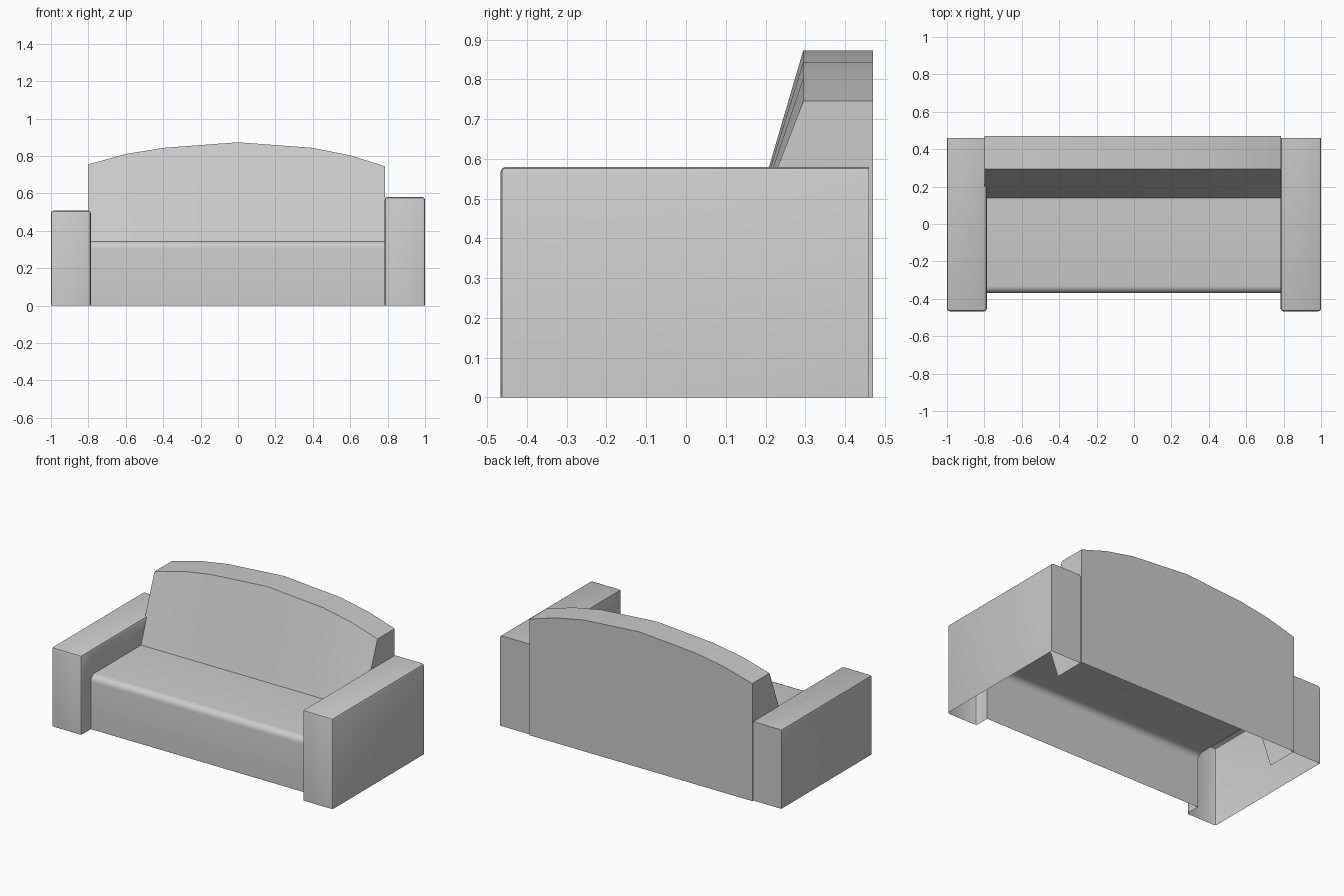
import bpy, bmesh, math
from mathutils import Vector

cube = bpy.data.objects.get("Cube")
if cube:
    bpy.data.objects.remove(cube)

# Single fabric colour
GREY = (0.6, 0.6, 0.6, 1)
fabric = bpy.data.materials.new("light_grey_fabric")
fabric.use_nodes = True
fabric.diffuse_color = GREY
fabric.node_tree.nodes["Principled BSDF"].inputs["Base Color"].default_value = GREY

LEFT, RIGHT = 0.785, -0.8
SEAT_FRONT, SEAT_TOP, CREASE = -0.37, 0.345, 0.14
BACK_FRONT, BACK_REAR, FOOT = 0.295, 0.47, 0.26


def finish(bm, name):
    mesh = bpy.data.meshes.new(name)
    bm.to_mesh(mesh)
    bm.free()
    mesh.materials.append(fabric)
    obj = bpy.data.objects.new(name, mesh)
    bpy.context.collection.objects.link(obj)
    bpy.ops.object.select_all(action="DESELECT")
    obj.select_set(True)
    bpy.context.view_layer.objects.active = obj
    bpy.ops.object.shade_smooth_by_angle(angle=math.radians(35))


def skin(bm, columns):
    """Join matching (y, z) sections, each placed at its own x, into a shell."""
    rows = [[bm.verts.new((x, y, z)) for y, z in section] for x, section in columns]
    for a, b in zip(rows, rows[1:]):
        for i in range(len(a) - 1):
            bm.faces.new((a[i], b[i], b[i + 1], a[i + 1]))
    return rows


# Seat: front panel rolling over a rounded edge into the top, open below
R = 0.04
profile = [(SEAT_FRONT, 0)]
for i in range(6):
    t = math.pi / 2 * i / 5
    profile.append((SEAT_FRONT + R - R * math.cos(t), SEAT_TOP - R + R * math.sin(t)))
profile.append((CREASE, SEAT_TOP))
bm = bmesh.new()
skin(bm, [(-0.787, profile), (LEFT, profile)])
finish(bm, "seat")

# Backrest: arched top, sloping front, end panels running down to the floor
arch = [(RIGHT, 0.755), (-0.6, 0.81), (-0.4, 0.843), (0, 0.873),
        (0.4, 0.843), (0.6, 0.803), (LEFT, 0.745)]
bm = bmesh.new()
rows = skin(bm, [(x, [(CREASE, SEAT_TOP), (BACK_FRONT, top), (BACK_REAR, top),
                      (BACK_REAR, 0)]) for x, top in arch])
for row, flip in ((rows[0], False), (rows[-1], True)):
    loop = row + [bm.verts.new((row[0].co.x, FOOT, 0))]
    bm.faces.new(loop[::-1] if flip else loop)
finish(bm, "backrest")


def arm(name, side, inner, height):
    """Hollow arm whose inner wall is trimmed along the seat and backrest."""
    front, rear = -0.467, 0.46
    bm = bmesh.new()
    bmesh.ops.create_cube(bm, size=1)
    for v in bm.verts:
        v.co = (side * (1 if v.co.x * side > 0 else inner),
                rear if v.co.y > 0 else front, height if v.co.z > 0 else 0)

    # Soften the front and top edges
    soft = []
    for e in bm.edges:
        a, b = (v.co for v in e.verts)
        on_front = max(a.y, b.y) < 0 and max(a.z, b.z) > 0
        on_top_side = min(a.z, b.z) > 0 and min(a.y, b.y) < 0
        if on_front or on_top_side:
            soft.append(e)
    bmesh.ops.bevel(bm, geom=soft, offset=0.014, segments=2, profile=0.5,
                    affect="EDGES", clamp_overlap=True)
    bmesh.ops.recalc_face_normals(bm, faces=bm.faces[:])

    def inner_faces():
        return [f for f in bm.faces if f.normal.x * side < -0.99]

    # Cut along each seat segment and along the backrest slope
    seat_cuts = [(Vector((0, *p)), Vector((0, p[1] - q[1], q[0] - p[0])).normalized())
                 for p, q in zip(profile, profile[1:])]
    rise = Vector((0, BACK_FRONT - CREASE, 0.755 - SEAT_TOP))
    slope = (Vector((0, CREASE, SEAT_TOP)), Vector((0, -rise.z, rise.y)).normalized())
    for point, normal in seat_cuts + [slope]:
        faces = inner_faces()
        geom = set(faces)
        for f in faces:
            geom.update(f.edges)
            geom.update(f.verts)
        bmesh.ops.bisect_plane(bm, geom=list(geom), plane_co=point, plane_no=normal)

    def hidden(f):
        c = f.calc_center_median()
        below = all((c - p).dot(n) < 0 for p, n in seat_cuts)
        return below or (c.z > SEAT_TOP and (c - slope[0]).dot(slope[1]) < 0)

    drop = [f for f in inner_faces() if hidden(f)]
    drop += [f for f in bm.faces if f.normal.z < -0.99]
    bmesh.ops.delete(bm, geom=drop, context="FACES")
    finish(bm, name)


arm("left_arm", 1, 0.784, 0.58)
arm("right_arm", -1, 0.787, 0.507)
